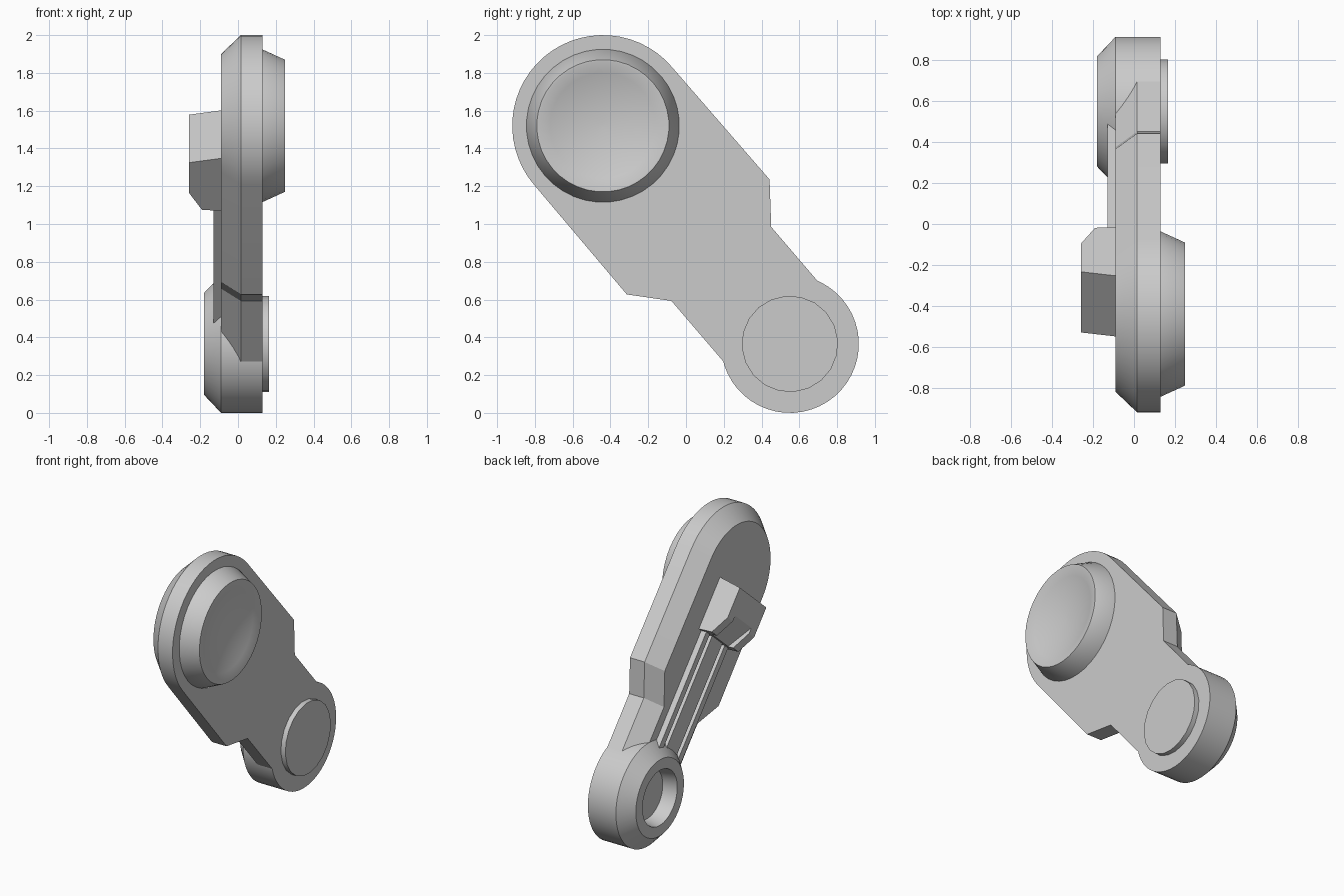
import bpy, bmesh, math
from mathutils import Vector

if "Cube" in bpy.data.objects:
    bpy.data.objects.remove(bpy.data.objects["Cube"])

# Arm frame: u runs from the big hub to the small hub, v runs across the arm
BIG = Vector((0, -0.44, 1.52))
SMALL = Vector((0, 0.55, 0.365))
LENGTH = (SMALL - BIG).length
U = (SMALL - BIG).normalized()
V = Vector((0, -U.z, U.y))


def place(x, u, v):
    return BIG + U * u + V * v + Vector((x, 0, 0))


def make(name, bm, smooth=False):
    bmesh.ops.recalc_face_normals(bm, faces=bm.faces)
    mesh = bpy.data.meshes.new(name)
    bm.to_mesh(mesh)
    bm.free()
    ob = bpy.data.objects.new(name, mesh)
    bpy.context.collection.objects.link(ob)
    if smooth:
        bpy.ops.object.select_all(action='DESELECT')
        ob.select_set(True)
        bpy.context.view_layer.objects.active = ob
        bpy.ops.object.shade_smooth_by_angle(angle=math.radians(25))
    return ob


def loft(name, rings, smooth=False):
    """Skin equal-length rings of points and cap both ends."""
    bm = bmesh.new()
    rows = [[bm.verts.new(p) for p in ring] for ring in rings]
    n = len(rows[0])
    for a, b in zip(rows, rows[1:]):
        for i in range(n):
            j = (i + 1) % n
            bm.faces.new((a[i], a[j], b[j], b[i]))
    bm.faces.new(rows[0])
    bm.faces.new(rows[-1])
    return make(name, bm, smooth)


def lathe(name, u, profile, sides):
    """Turn (x, radius) pairs around an x-axis through the arm at u."""
    rings = [[place(x, u + r * math.cos(2 * math.pi * i / sides),
                    r * math.sin(2 * math.pi * i / sides))
              for i in range(sides)] for x, r in profile]
    return loft(name, rings, True)


def prism(name, profile, v0, v1):
    """Extrude a (u, x) side profile across the arm."""
    return loft(name, [[place(x, u, v) for u, x in profile] for v in (v0, v1)])


# Arm plate with a bevelled back edge
def outline(x, inset):
    r = 0.48 - inset
    w, n = 0.485 - inset, 0.328 - inset
    pts = [(r * math.cos(a), r * math.sin(a))
           for a in (math.radians(90 + 180 * i / 28) for i in range(29))]
    pts += [(0.76, -w), (0.94, -n), (1.4, -n), (1.29, -n * 0.4),
            (1.29, n * 0.4), (1.4, n), (0.987, n), (0.79, w)]
    return [place(x, u, v) for u, v in pts]


loft("arm_plate", [outline(0.13, 0), outline(0.015, 0), outline(-0.09, 0.1)], True)

# Big hub boss with a shallow concave dish
dish = [(0.25 - 0.06 * (1 - (r / 0.34) ** 2), r)
        for r in (0.34, 0.28, 0.21, 0.14, 0.07, 0.01)]
lathe("big_hub_boss", 0, [(0.12, 0.405), (0.13, 0.405), (0.25, 0.35)] + dish, 40)

# Small hub with chamfered back and a recessed socket
lathe("small_hub", LENGTH,
      [(0.13, 0.365), (-0.09, 0.365), (-0.18, 0.27), (-0.18, 0.195), (-0.08, 0.175)], 48)
lathe("small_hub_cap", LENGTH, [(0.12, 0.255), (0.165, 0.255)], 20)

# Back block: two cheeks with a recessed ramp between them
cheek = [(0.06, -0.08), (0.06, -0.09), (0.09, -0.26), (0.30, -0.26),
         (0.42, -0.19), (0.425, -0.08)]
ramp = [(0.06, -0.08), (0.06, -0.09), (0.09, -0.26), (0.26, -0.26),
        (0.42, -0.15), (0.425, -0.08)]
for side, s in (("left", -1), ("right", 1)):
    prism("block_cheek_" + side, cheek, s * 0.195, s * 0.12)
prism("block_ramp", ramp, -0.12, 0.12)

# Rails running from the block into the small hub
rail = [(0.40, -0.08), (0.40, -0.13), (1.27, -0.13), (1.27, -0.08)]
for name, v0, v1 in (("rail_left", -0.16, -0.11), ("rail_middle", -0.075, 0.075),
                     ("rail_right", 0.11, 0.16)):
    prism(name, rail, v0, v1)
